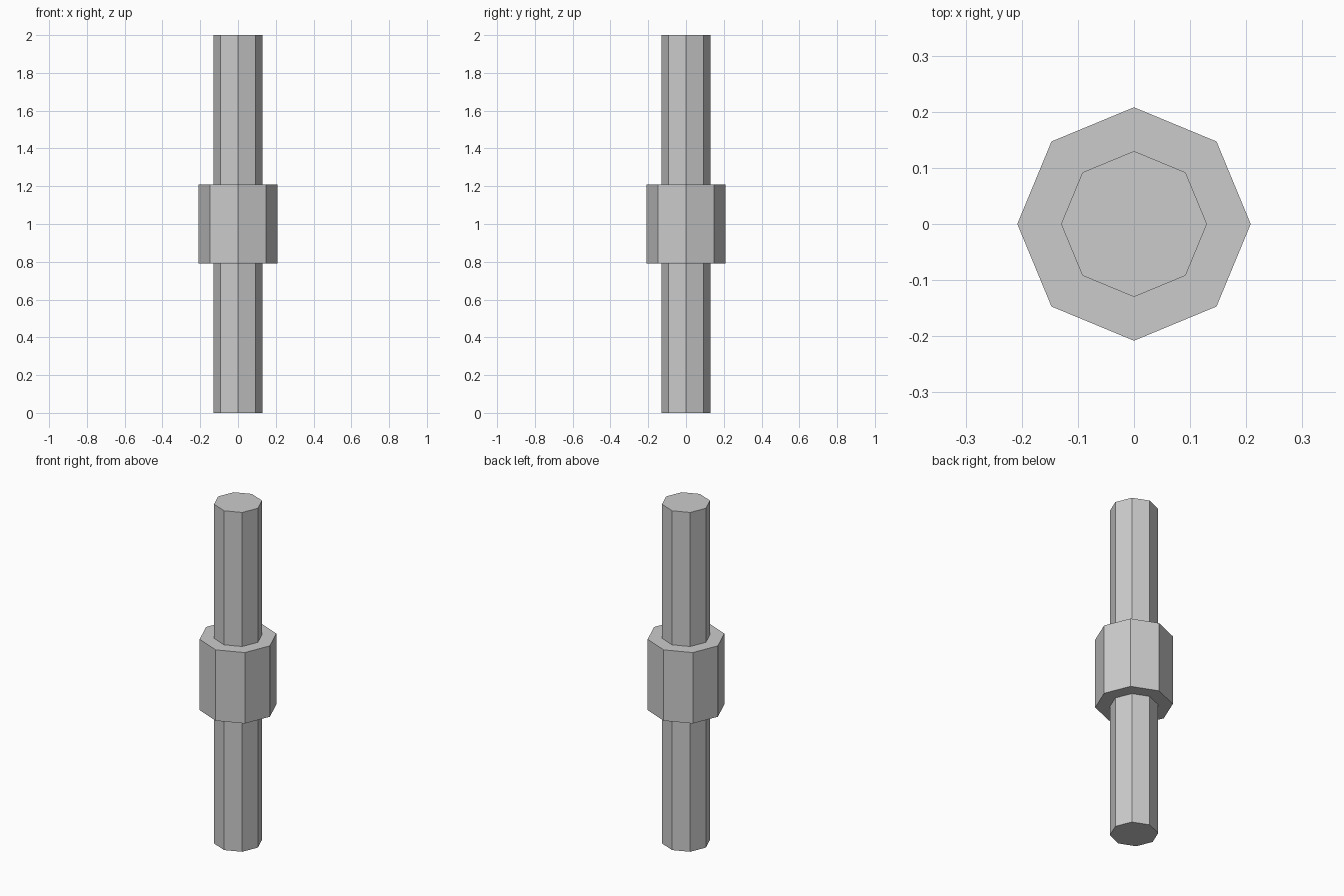
import bpy

if "Cube" in bpy.data.objects:
    bpy.data.objects.remove(bpy.data.objects["Cube"])


def octagon_prism(name, radius, bottom, top):
    """Flat-faced eight-sided upright cylinder with corners on the axes."""
    bpy.ops.mesh.primitive_cylinder_add(
        vertices=8, radius=radius, depth=top - bottom,
        location=(0, 0, (bottom + top) / 2))
    bpy.context.object.name = name


# Long rod running the full height
octagon_prism("rod", 0.13, 0.0, 2.0)

# Thicker collar around the middle
octagon_prism("collar", 0.208, 0.792, 1.21)
